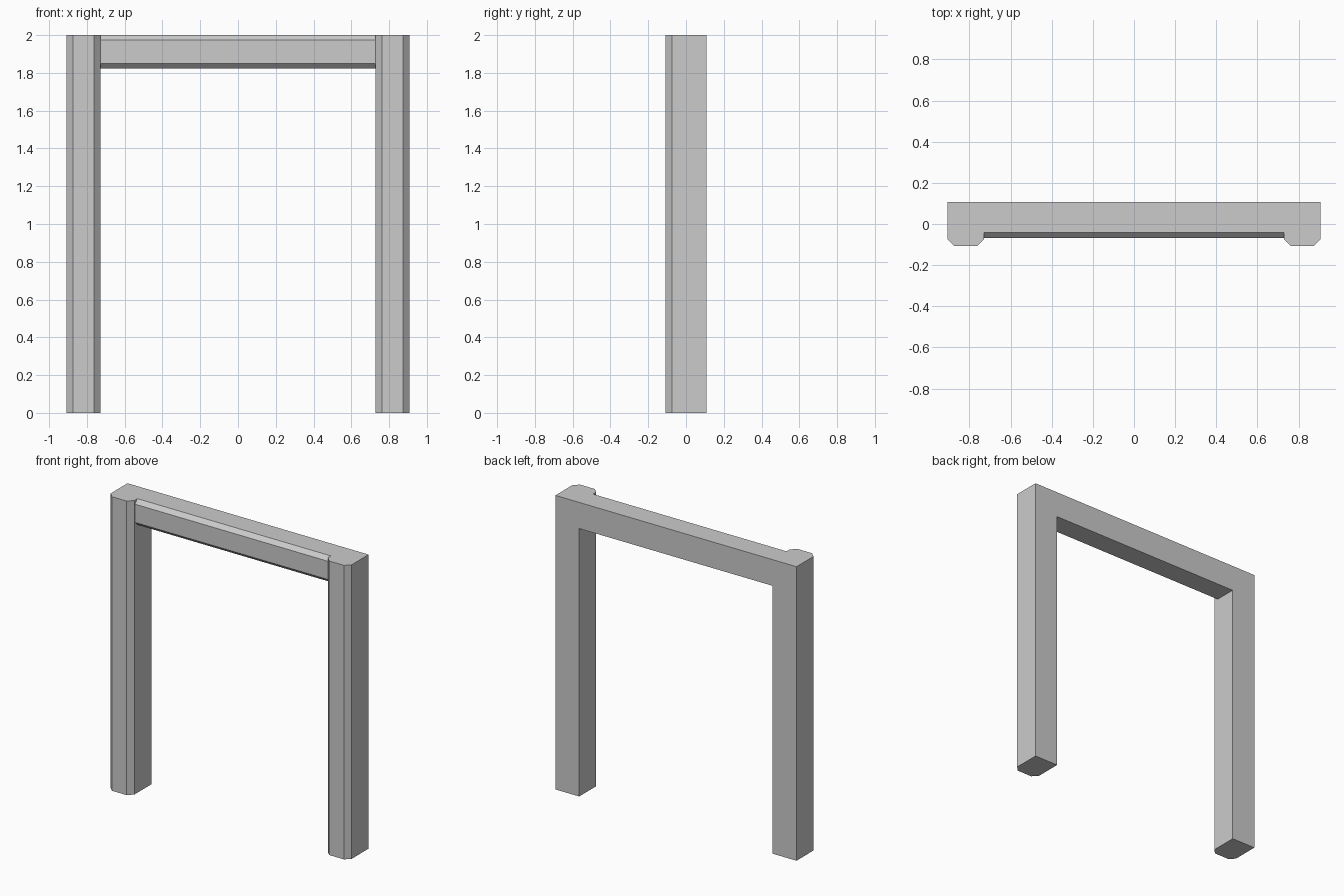
import bpy, bmesh
from mathutils import Vector

if "Cube" in bpy.data.objects:
    bpy.data.objects.remove(bpy.data.objects["Cube"])

W, IN, D, H, C = 0.907, 0.728, 0.108, 2.0, 0.034   # half width, half opening, half depth, height, chamfer


def prism(name, profile, sweep):
    """Extrude a closed 3D profile along a vector."""
    bm = bmesh.new()
    face = bm.faces.new([bm.verts.new(p) for p in profile])
    new = bmesh.ops.extrude_face_region(bm, geom=[face])["geom"]
    bmesh.ops.translate(bm, vec=Vector(sweep),
                        verts=[v for v in new if isinstance(v, bmesh.types.BMVert)])
    bmesh.ops.recalc_face_normals(bm, faces=bm.faces)
    mesh = bpy.data.meshes.new(name)
    bm.to_mesh(mesh)
    bm.free()
    obj = bpy.data.objects.new(name, mesh)
    bpy.context.collection.objects.link(obj)
    return obj


# Side posts, chamfered on both front corners
post_plan = [(W, D), (IN, D), (IN, -D + C), (IN + C, -D), (W - C, -D), (W, -D + C)]
posts = [prism(n, [(s * x, y, 0) for x, y in post_plan], (0, 0, H))
         for n, s in (("left_post", -1), ("right_post", 1))]

# Top beam, set back from the post fronts and chamfered on both front edges
y0, zb, c = -0.068, 1.822, 0.027
beam_section = [(D, zb), (y0 + c, zb), (y0, zb + c), (y0, H - c), (y0 + c, H), (D, H)]
frame = prism("door_frame", [(-IN - 0.05, y, z) for y, z in beam_section],
              (2 * IN + 0.1, 0, 0))

# Merge the posts into the beam so the back and top are seamless
for post in posts:
    mod = frame.modifiers.new("join_" + post.name, 'BOOLEAN')
    mod.operation = 'UNION'
    mod.solver = 'EXACT'
    mod.object = post
bpy.context.view_layer.update()
merged = bpy.data.meshes.new_from_object(
    frame.evaluated_get(bpy.context.evaluated_depsgraph_get()))
frame.modifiers.clear()
frame.data = merged
for post in posts:
    bpy.data.objects.remove(post)

# Clear leftover edges on flat faces
bm = bmesh.new()
bm.from_mesh(merged)
bmesh.ops.dissolve_limit(bm, angle_limit=0.01, verts=bm.verts, edges=bm.edges)
bm.to_mesh(merged)
bm.free()
